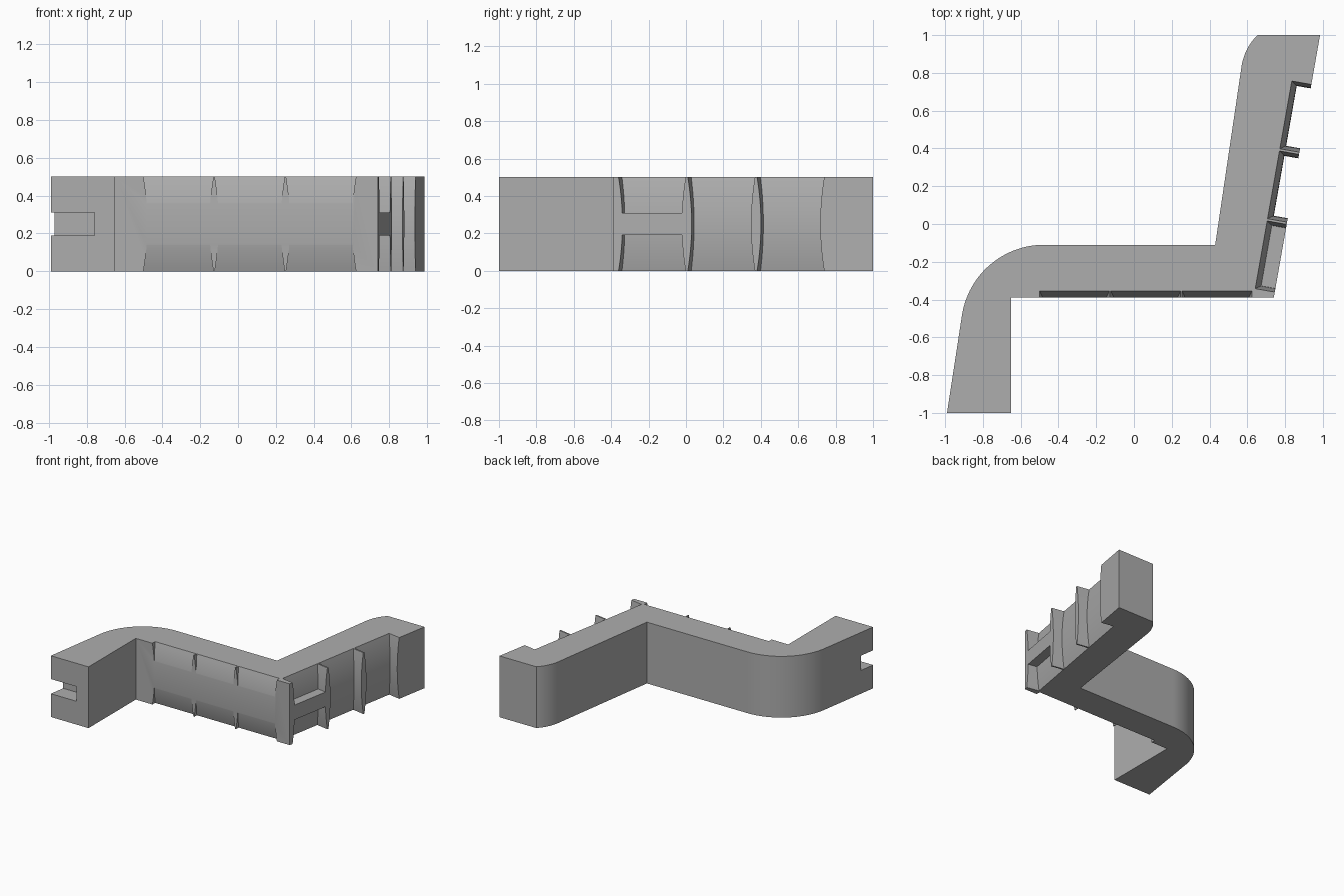
import bpy
import bmesh
from math import sin, cos, radians
from mathutils import Vector

cube = bpy.data.objects.get("Cube")
if cube:
    bpy.data.objects.remove(cube, do_unlink=True)

HEIGHT = 0.5
MID = HEIGHT / 2

grey = bpy.data.materials.new("plain_grey")
grey.use_nodes = True
grey.diffuse_color = (0.42, 0.42, 0.42, 1)
grey.node_tree.nodes["Principled BSDF"].inputs["Base Color"].default_value = (0.42, 0.42, 0.42, 1)


def make_object(name, bm):
    bmesh.ops.recalc_face_normals(bm, faces=bm.faces)
    mesh = bpy.data.meshes.new(name)
    bm.to_mesh(mesh)
    bm.free()
    mesh.materials.append(grey)
    obj = bpy.data.objects.new(name, mesh)
    bpy.context.collection.objects.link(obj)
    return obj


def arc(cx, cy, r, start, end, steps):
    angles = [radians(start + (end - start) * i / steps) for i in range(steps + 1)]
    return [(cx + r * cos(a), cy + r * sin(a)) for a in angles]


def loft(bm, rings):
    """Skin a stack of equal rings and cap both ends."""
    rings = [[bm.verts.new(p) for p in ring] for ring in rings]
    n = len(rings[0])
    for low, high in zip(rings, rings[1:]):
        for i in range(n):
            j = (i + 1) % n
            bm.faces.new((low[i], low[j], high[j], high[i]))
    bm.faces.new(rings[0])
    bm.faces.new(rings[-1])


def panel(bm, origin, along, inward, a, b, z0, z1, depth):
    """Recess between two ribs; its floor and sides vary with height."""
    rings = []
    steps = 14
    for i in range(steps + 1):
        z = z0 + (z1 - z0) * i / steps
        t = abs(z - MID) / MID
        inset = 0.021 * (1 - t * t)
        corners = [(a + inset, -0.04), (b - inset, -0.04),
                   (b - inset, depth(t)), (a + inset, depth(t))]
        rings.append([(origin + along * s + inward * d).to_3d() + Vector((0, 0, z))
                      for s, d in corners])
    loft(bm, rings)


# Bent body: extruded outline with two rounded outer bends
outline = [(-0.99, -1), (-0.65, -1), (-0.65, -0.39), (0.74, -0.39), (0.985, 1)]
outline += arc(0.862, 0.79, 0.296, 135, 170, 10)
outline += [(0.43, -0.11)]
outline += arc(-0.476, -0.55, 0.44, 90, 170, 24)
bm = bmesh.new()
loft(bm, [[(x, y, z) for x, y in outline] for z in (0, HEIGHT)])
body = make_object("bent_body", bm)

bm = bmesh.new()
low, high = -0.01, HEIGHT + 0.01

# Shallow front recesses, fading out towards mid height
front = (Vector((-0.5, -0.39)), Vector((1, 0)), Vector((0, 1)))
for i in range(3):
    start = 0.377 * i
    panel(bm, *front, start, start + 0.37, low, high,
          lambda t: 0.035 * (t * t - 0.19) / 0.81)

# Deep side recesses with bulged floors; the first keeps a cross bar
along = Vector((0.245, 1.39)).normalized()
side = (Vector((0.74, -0.39)), along, Vector((-along.y, along.x)))
for i in range(3):
    start = 0.03 + 0.376 * i
    spans = [(low, 0.19), (0.31, high)] if i == 0 else [(low, high)]
    for z0, z1 in spans:
        panel(bm, *side, start, start + 0.364, z0, z1,
              lambda t: 0.075 + 0.03 * t * t)

# Slot in the outer corner of the front end
slot = [(-1.1, -1.1), (-0.76, -1.1), (-0.76, -0.87), (-1.1, -0.87)]
loft(bm, [[(x, y, z) for x, y in slot] for z in (0.19, 0.31)])

cutter = make_object("recess_cutter", bm)
cutter.hide_render = True

# Cut the recesses and shade the curved faces smooth
cut = body.modifiers.new("recesses", "BOOLEAN")
cut.operation = "DIFFERENCE"
cut.solver = "EXACT"
cut.object = cutter
bpy.ops.object.select_all(action="DESELECT")
body.select_set(True)
bpy.context.view_layer.objects.active = body
bpy.ops.object.modifier_apply(modifier=cut.name)
bpy.data.objects.remove(cutter, do_unlink=True)
bpy.ops.object.shade_smooth_by_angle(angle=radians(30))
